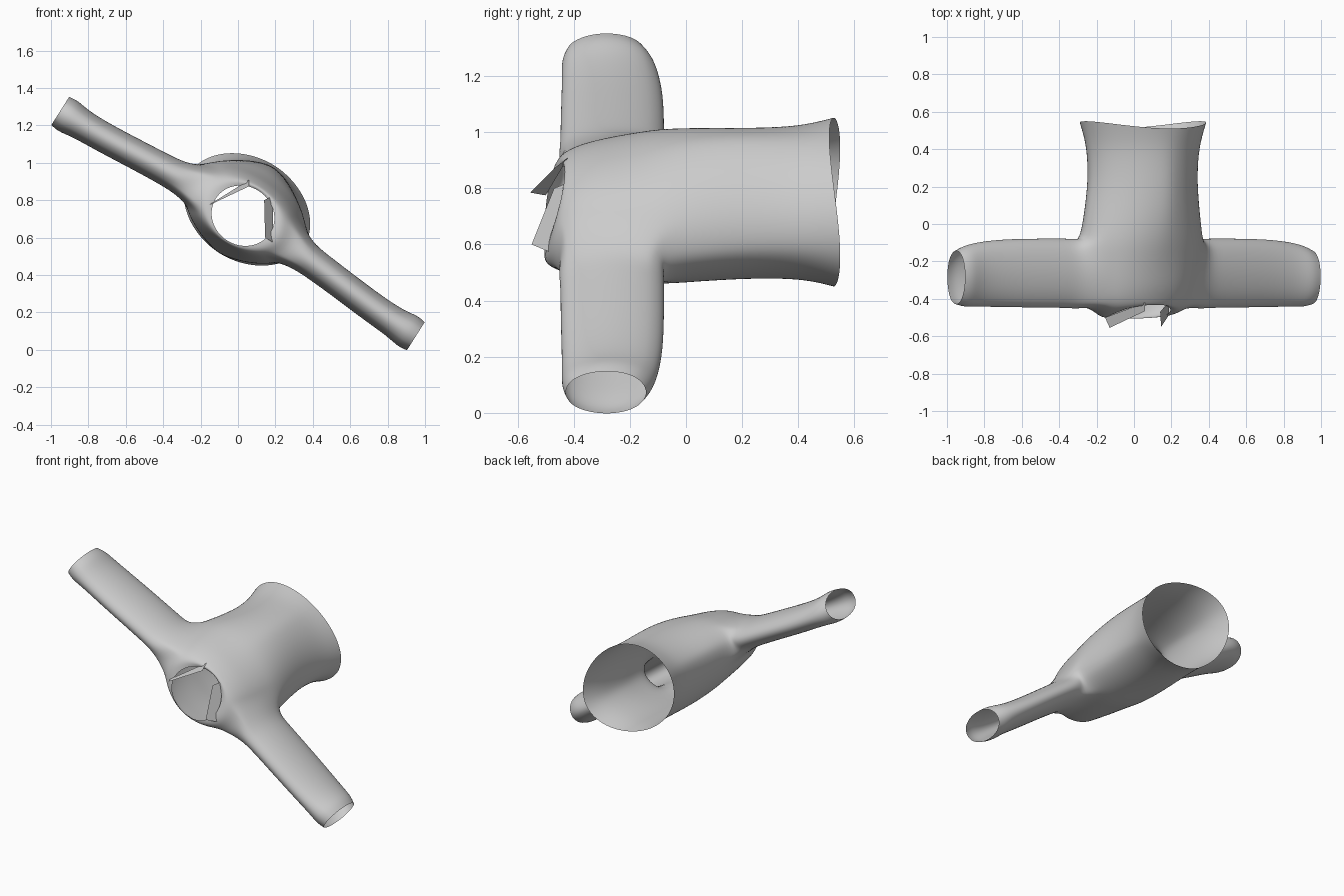
import bpy, bmesh
from math import sin, cos, pi, atan2, copysign

if "Cube" in bpy.data.objects:
    bpy.data.objects.remove(bpy.data.objects["Cube"])

N = 32          # columns round the body
HALF = 3        # armhole half width in columns


def place(u, y, v):
    """u runs along the sleeves, v is the thin direction of the shirt."""
    return (0.845 * u + 0.535 * v, y, 0.675 - 0.535 * u + 0.845 * v)


def bend(value, e):
    """Superellipse term: e above 1 gives a flatter, lens-like section."""
    return copysign(abs(value) ** e, value)


def new_object(name, bm):
    mesh = bpy.data.meshes.new(name)
    bm.to_mesh(mesh)
    bm.free()
    ob = bpy.data.objects.new(name, mesh)
    bpy.context.collection.objects.link(ob)
    return ob


# Body rings: y, half width, half depth, v offset, y tilt, y wave, section exponent
rings = [
    (0.53, 0.365, 0.278, 0.09, 0.00, 0.02, 1.03),
    (0.47, 0.345, 0.272, 0.09, 0.00, 0.01, 1.08),
    (0.38, 0.325, 0.268, 0.088, 0.00, 0.00, 1.15),
    (0.22, 0.322, 0.272, 0.085, 0.00, 0.00, 1.2),
    (0.06, 0.345, 0.270, 0.08, 0.00, 0.00, 1.2),
    (-0.08, 0.365, 0.255, 0.072, 0.00, 0.00, 1.12),
    (-0.17, 0.355, 0.235, 0.067, 0.00, 0.00, 1.05),
    (-0.26, 0.340, 0.218, 0.062, 0.00, 0.00, 1),
    (-0.35, 0.32, 0.203, 0.06, 0.01, 0.00, 1),
    (-0.435, 0.29, 0.184, 0.055, 0.02, -0.01, 1),
    (-0.478, 0.225, 0.172, 0.05, 0.03, -0.01, 1),
    (-0.475, 0.173, 0.158, 0.05, 0.04, -0.01, 1),
]
R0, R1 = 5, 9   # rings bounding the armholes

# Sleeve rings: u, y centre, y radius, v radius, v offset
sleeve = [
    (0.39, -0.266, 0.190, 0.090, 0.042),
    (0.48, -0.262, 0.187, 0.085, 0.035),
    (0.65, -0.262, 0.187, 0.083, 0.022),
    (0.85, -0.262, 0.183, 0.083, 0.005),
    (1.00, -0.27, 0.174, 0.085, 0.0),
    (1.075, -0.28, 0.165, 0.102, 0.0),
    (1.125, -0.285, 0.145, 0.092, 0.0),
]

bm = bmesh.new()
grid, local = [], {}
for y, a, b, ov, tilt, wave, e in rings:
    row = []
    for i in range(N):
        t = 2 * pi * i / N
        p = (a * bend(cos(t), e), y + tilt * sin(t) + wave * cos(2 * t), ov + b * bend(sin(t), e))
        vert = bm.verts.new(place(*p))
        local[vert] = p
        row.append(vert)
    grid.append(row)


def in_armhole(j, i):
    d = min(abs(i + 0.5 - c) for c in (0, N / 2, N))
    return R0 <= j < R1 and d < HALF


# Body walls, leaving the armholes open
for j in range(len(rings) - 1):
    for i in range(N):
        if not in_armhole(j, i):
            n = (i + 1) % N
            bm.faces.new((grid[j][i], grid[j][n], grid[j + 1][n], grid[j + 1][i]))

# Sleeves grown from the armhole edges
for side, mid in ((1, 0), (-1, N // 2)):
    lo, hi = mid - HALF, mid + HALF
    path = [(R0, i) for i in range(lo, hi)] + [(j, hi) for j in range(R0, R1)]
    path += [(R1, i) for i in range(hi, lo, -1)] + [(j, lo) for j in range(R1, R0, -1)]
    loop = [grid[j][i % N] for j, i in path]
    angles = [atan2((local[v][1] + 0.257) / 0.177, (local[v][2] - 0.065) / 0.12) for v in loop]
    for u, yc, ry, rv, ov in sleeve:
        nxt = [bm.verts.new(place(side * u, yc + ry * sin(t), ov + rv * cos(t))) for t in angles]
        for k in range(len(loop)):
            m = (k + 1) % len(loop)
            bm.faces.new((loop[k], loop[m], nxt[m], nxt[k]))
        loop = nxt

bmesh.ops.recalc_face_normals(bm, faces=bm.faces)
shirt = new_object("shirt_body_and_sleeves", bm)
sub = shirt.modifiers.new("smooth_cloth", 'SUBSURF')
sub.levels = sub.render_levels = 2
for f in shirt.data.polygons:
    f.use_smooth = True

# Two flat collar flaps standing off the neckline
flaps = {
    "collar_flap_left": [(-0.155, -0.50, 0.775), (-0.13, -0.555, 0.785),
                         (0.06, -0.465, 0.875), (0.06, -0.42, 0.91)],
    "collar_flap_right": [(0.14, -0.47, 0.80), (0.19, -0.41, 0.825),
                          (0.185, -0.49, 0.575), (0.145, -0.55, 0.60)],
}
for name, pts in flaps.items():
    cb = bmesh.new()
    cb.faces.new([cb.verts.new(p) for p in pts])
    new_object(name, cb)
